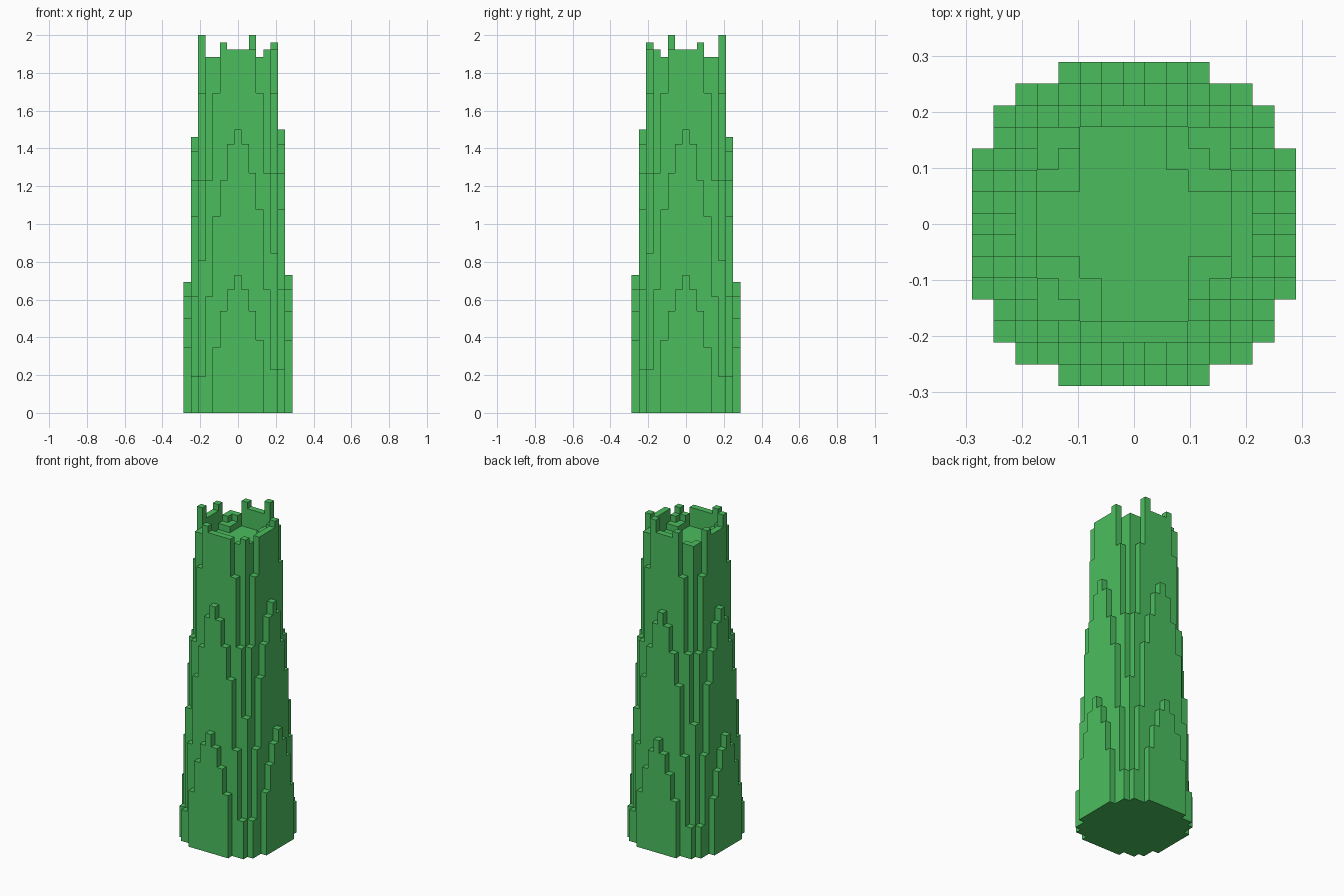
import bpy, bmesh

if "Cube" in bpy.data.objects:
    bpy.data.objects.remove(bpy.data.objects["Cube"])

U = 2 / 52          # one block: the tower is 15 x 15 x 52 blocks
FLOOR = 47          # level of the sunken roof inside the parapet

green = bpy.data.materials.new("leaf green")
green.diffuse_color = (0.0704, 0.515, 0.112, 1)
green.use_nodes = True
green.node_tree.nodes["Principled BSDF"].inputs["Base Color"].default_value = green.diffuse_color

# Heights (in blocks) of the tapering buttress columns, keyed by (|short|, |long|)
TAPER = {(0, 7): 18, (1, 7): 16, (2, 7): 13, (3, 7): 9,
         (0, 6): 38, (1, 6): 36, (2, 6): 32, (3, 6): 27, (4, 6): 16, (5, 6): 5,
         (5, 5): 21, (4, 5): 32, (3, 5): 43}
# Battlement spikes that break the regular parapet
SPIKES = {(2, 5): 52, (-5, -2): 52, (-5, 2): 51, (-2, 5): 51,
          (-2, -5): 51, (5, 2): 51, (4, -4): 50}


def height(i, j):
    a, b = sorted((abs(i), abs(j)))
    if (i, j) in SPIKES:
        return SPIKES[i, j]
    if (a, b) in TAPER:
        # the taper leans slightly to the front right
        return TAPER[a, b] + (1 if i - j > 4 or (a, b) == (3, 5) else 0)
    if b > 5:
        return 0
    if b == 5:                      # parapet walls
        return 50
    if a >= 3 and b == 4:           # raised roof corners
        return 49
    if (a, b) == (3, 3) or (a == 2 and b >= 3 and
                            (abs(i) > abs(j) or i * j > 0)):
        return 48                   # low step in front of the corners
    return FLOOR


def block_part(name, low, high, has_base):
    """Columns between two levels, drawn as one stepped skin."""
    def top(i, j):
        return max(low, min(high, height(i, j)))

    bm = bmesh.new()

    def face(*pts):
        bm.faces.new([bm.verts.new((x * U, y * U, z * U)) for x, y, z in pts])

    for i in range(-7, 8):
        for j in range(-7, 8):
            h = top(i, j)
            if h <= low:
                continue
            c = [(i - .5, j - .5), (i + .5, j - .5),
                 (i + .5, j + .5), (i - .5, j + .5)]
            if height(i, j) <= high:
                face(*[(x, y, h) for x, y in c])
            if has_base:
                face(*[(x, y, low) for x, y in reversed(c)])
            for k, (dx, dy) in enumerate([(0, -1), (1, 0), (0, 1), (-1, 0)]):
                n = top(i + dx, j + dy)
                if n < h:
                    p, q = c[k], c[(k + 1) % 4]
                    face((*p, n), (*q, n), (*q, h), (*p, h))
    bmesh.ops.remove_doubles(bm, verts=bm.verts, dist=U * 0.01)
    bmesh.ops.dissolve_limit(bm, angle_limit=0.01, verts=bm.verts, edges=bm.edges)
    bmesh.ops.triangulate(bm, faces=[f for f in bm.faces if len(f.verts) > 4])
    mesh = bpy.data.meshes.new(name)
    bm.to_mesh(mesh)
    bm.free()
    mesh.materials.append(green)
    bpy.context.collection.objects.link(bpy.data.objects.new(name, mesh))


# Tapered shaft with its stepped buttresses, then the battlements on top
block_part("tower_shaft", 0, FLOOR, True)
block_part("parapet", FLOOR, 52, False)
